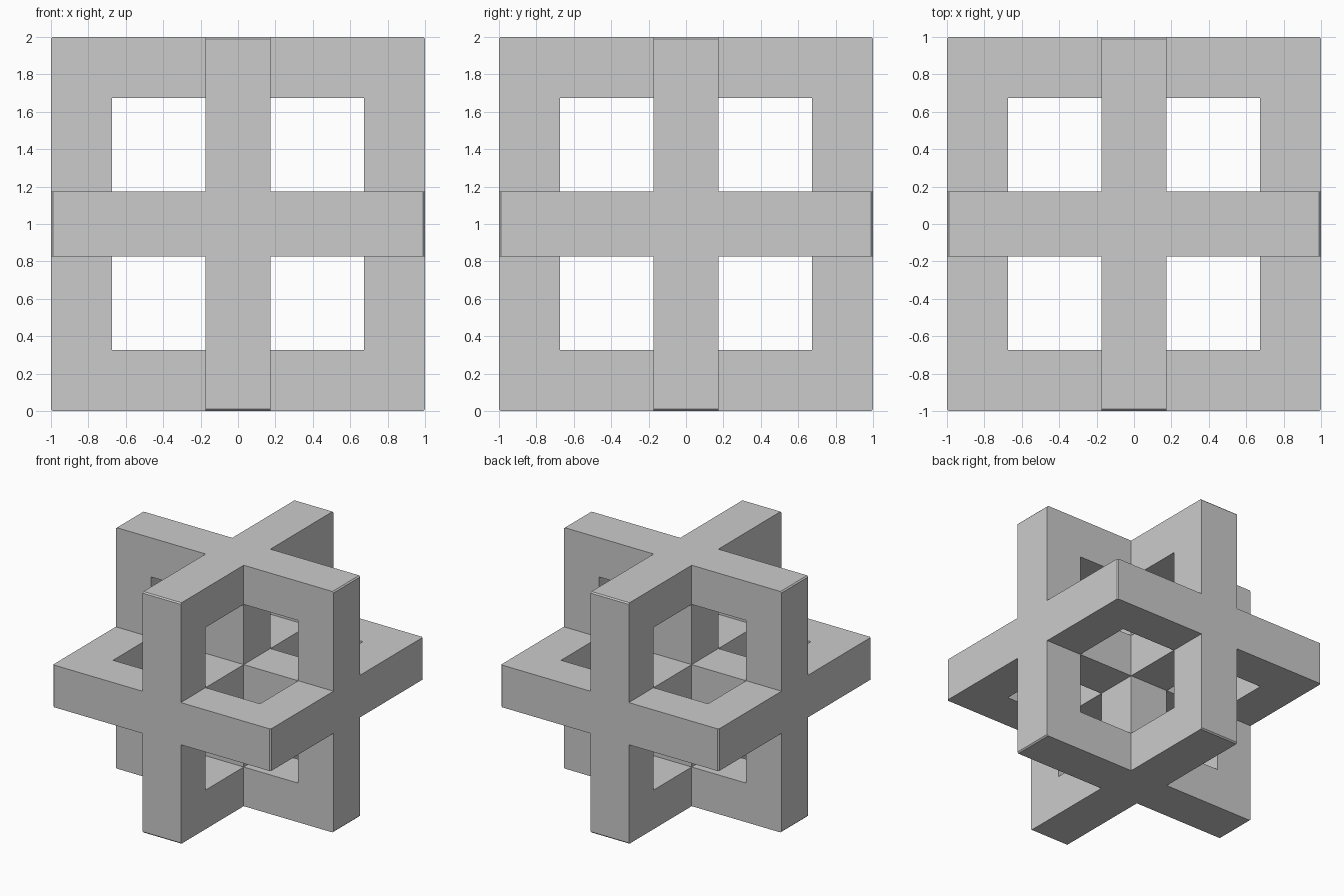
import bpy, bmesh, math
from itertools import product

if "Cube" in bpy.data.objects:
    bpy.data.objects.remove(bpy.data.objects["Cube"])

# Grid lines shared by all three plates: outer edge, hole edge, crossbar edge
CUTS = [-1.0, -0.675, -0.175, 0.175, 0.675, 1.0]
CHAMFER = 0.01


def solid(c):
    """True where a cell lies in one of three windowed plates."""
    if any(i < 0 or i > 4 for i in c):
        return False
    for axis in range(3):
        a, b = [c[k] for k in range(3) if k != axis]
        if c[axis] == 2 and not (a in (1, 3) and b in (1, 3)):
            return True
    return False


bm = bmesh.new()

# Skin of the three crossing plates, each with four square windows
for c in product(range(5), repeat=3):
    if not solid(c):
        continue
    for axis, side in product(range(3), (0, 1)):
        n = list(c)
        n[axis] += 2 * side - 1
        if solid(n):
            continue
        u, v = (axis + 1) % 3, (axis + 2) % 3
        verts = []
        for du, dv in ((0, 0), (1, 0), (1, 1), (0, 1)):
            p = [0, 0, 0]
            p[axis] = CUTS[c[axis] + side]
            p[u] = CUTS[c[u] + du]
            p[v] = CUTS[c[v] + dv]
            verts.append(bm.verts.new(p))
        bm.faces.new(verts if side else verts[::-1])

bmesh.ops.remove_doubles(bm, verts=bm.verts, dist=1e-4)
bmesh.ops.dissolve_limit(bm, angle_limit=math.radians(1),
                         verts=bm.verts, edges=bm.edges)

# Tiny chamfer on the outer plate corners
corners = [e for e in bm.edges if all(
    sum(abs(abs(k) - 1) < 1e-4 for k in v.co) == 2 for v in e.verts)
    and abs(e.calc_length() - 0.35) < 1e-3]
bmesh.ops.bevel(bm, geom=corners, offset=CHAMFER, segments=1,
                affect='EDGES', profile=0.5)

# Stand it on the floor
bmesh.ops.translate(bm, verts=bm.verts, vec=(0, 0, 1))
mesh = bpy.data.meshes.new("crossed_window_frames")
bm.to_mesh(mesh)
bm.free()
obj = bpy.data.objects.new("crossed_window_frames", mesh)
bpy.context.collection.objects.link(obj)
